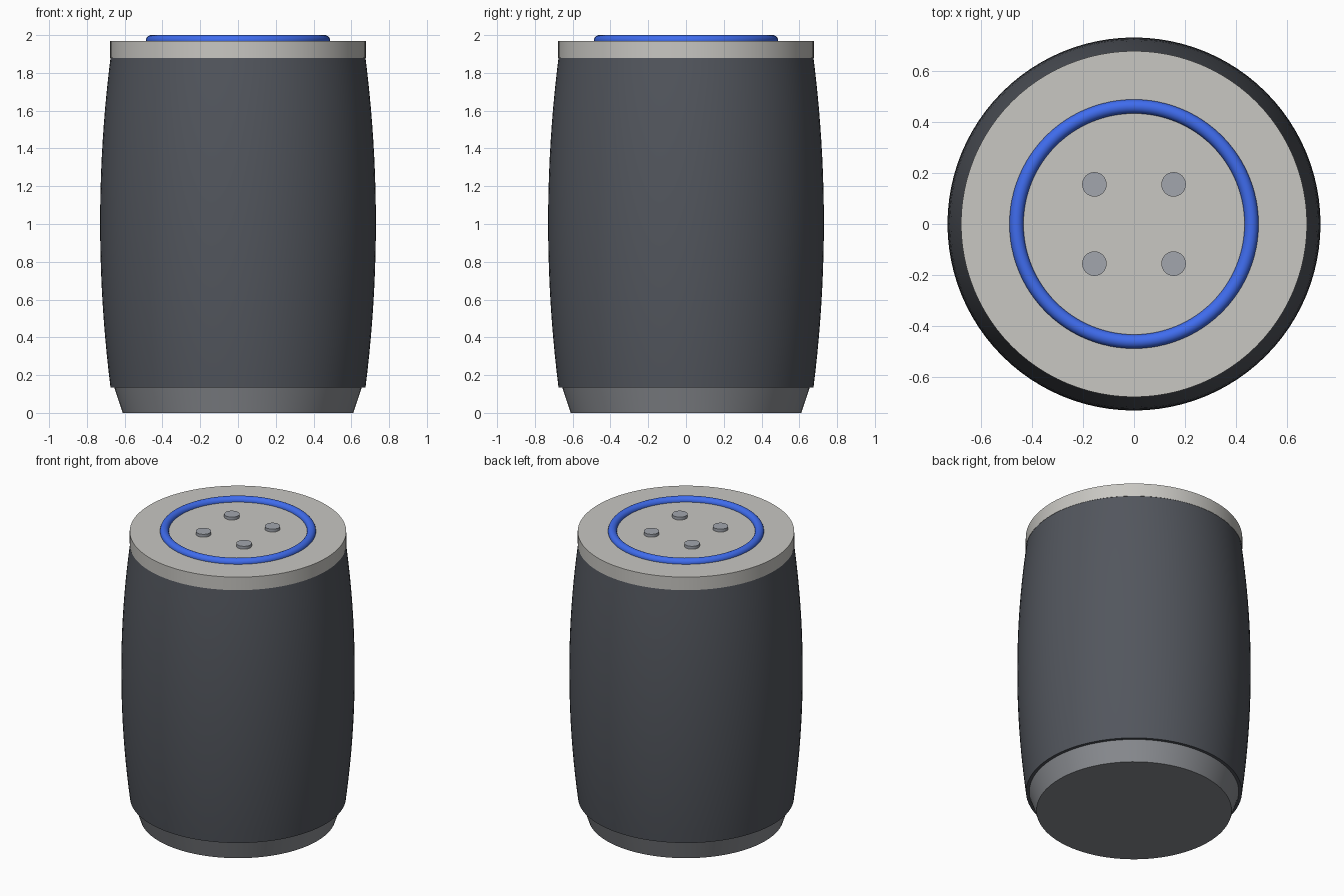
import bpy, bmesh, math

if "Cube" in bpy.data.objects:
    bpy.data.objects.remove(bpy.data.objects["Cube"])

SIDES = 96


def finish(obj, color):
    # smooth shading with sharp edges kept, plus a plain colour
    bpy.ops.object.select_all(action='DESELECT')
    obj.select_set(True)
    bpy.context.view_layer.objects.active = obj
    bpy.ops.object.shade_smooth_by_angle(angle=math.radians(35))
    mat = bpy.data.materials.new(obj.name + "_color")
    mat.diffuse_color = (*color, 1)
    mat.use_nodes = True
    mat.node_tree.nodes["Principled BSDF"].inputs["Base Color"].default_value = mat.diffuse_color
    obj.data.materials.append(mat)
    return obj


def lathe(name, profile, color, sides=SIDES, location=(0, 0, 0)):
    # revolve (radius, z) points around z and cap both ends
    bm = bmesh.new()
    rings = []
    for r, z in profile:
        rings.append([bm.verts.new((r * math.cos(2 * math.pi * i / sides),
                                    r * math.sin(2 * math.pi * i / sides), z))
                      for i in range(sides)])
    for lo, hi in zip(rings, rings[1:]):
        for i in range(sides):
            j = (i + 1) % sides
            bm.faces.new((lo[i], lo[j], hi[j], hi[i]))
    bm.faces.new(rings[0][::-1])
    bm.faces.new(rings[-1])
    mesh = bpy.data.meshes.new(name)
    bm.to_mesh(mesh)
    bm.free()
    obj = bpy.data.objects.new(name, mesh)
    obj.location = location
    bpy.context.collection.objects.link(obj)
    return finish(obj, color)


# tapered foot
lathe("base", [(0.61, 0), (0.655, 0.135)], (0.25, 0.26, 0.28))

# barrel-shaped body with a gentle bulge
z0, z1, steps = 0.135, 1.88, 20
body = []
for k in range(steps + 1):
    t = 2 * k / steps - 1
    body.append((0.73 - 0.055 * t * t, z0 + (z1 - z0) * k / steps))
lathe("body", body, (0.085, 0.093, 0.11))

# light top plate
lathe("top_plate", [(0.677, 1.88), (0.677, 1.97)], (0.58, 0.57, 0.54))

# blue light ring
bpy.ops.mesh.primitive_torus_add(major_radius=0.46, minor_radius=0.0275,
                                 major_segments=SIDES, minor_segments=20,
                                 location=(0, 0, 1.9725))
ring = bpy.context.object
ring.name = "light_ring"
finish(ring, (0.05, 0.15, 0.85))

# four round buttons
for n, (sx, sy) in enumerate([(-1, -1), (1, -1), (1, 1), (-1, 1)], 1):
    lathe(f"button_{n}", [(0.048, 1.96), (0.048, 1.99)], (0.36, 0.38, 0.42),
          sides=32, location=(0.155 * sx, 0.155 * sy, 0))
